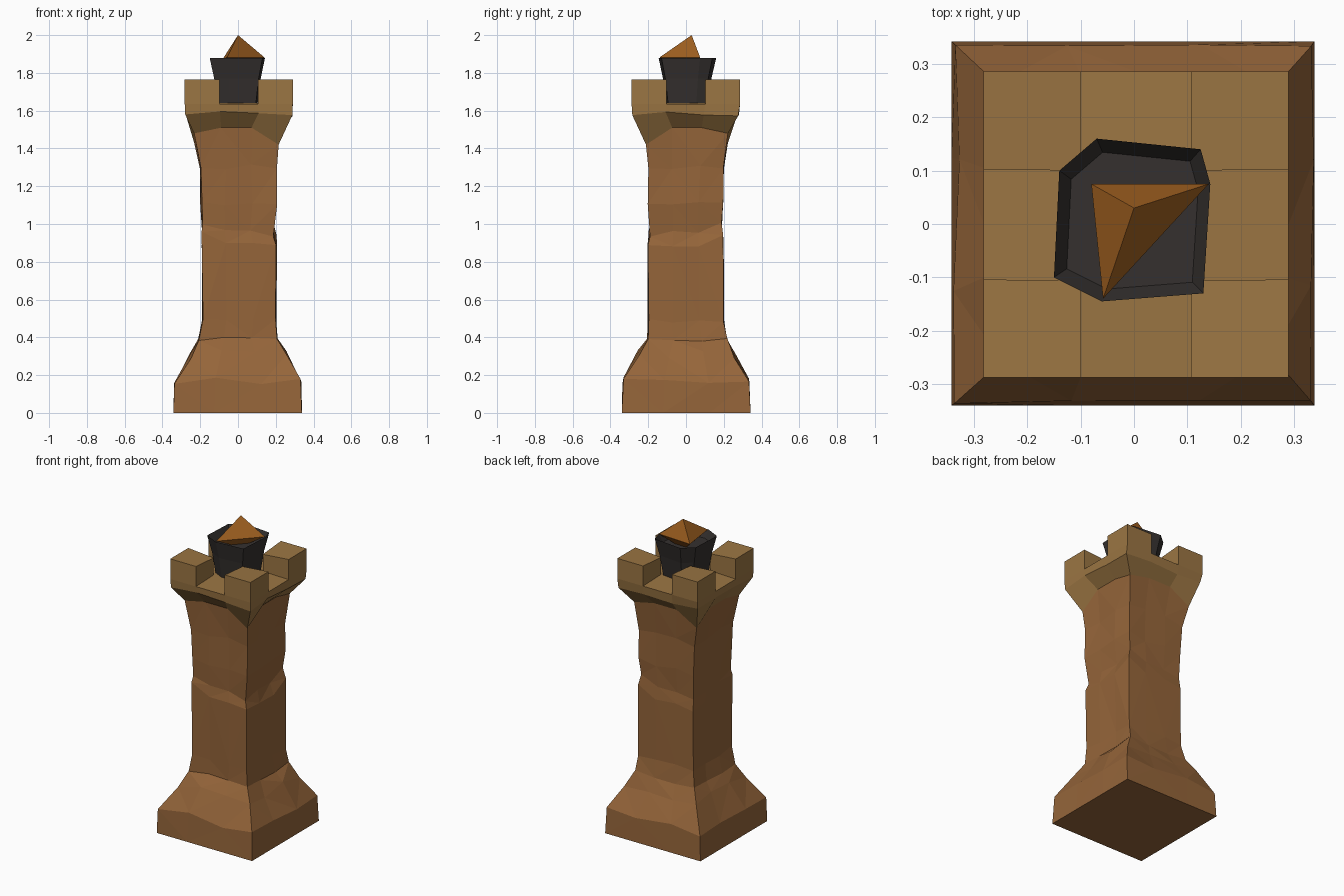
import bpy, bmesh, random

if "Cube" in bpy.data.objects:
    bpy.data.objects.remove(bpy.data.objects["Cube"])

random.seed(4)
LO, HI = 0.32, 0.68            # where the battlement cuts fall along each side


def material(name, rgb):
    m = bpy.data.materials.new(name)
    m.diffuse_color = (*rgb, 1)
    m.use_nodes = True
    m.node_tree.nodes["Principled BSDF"].inputs["Base Color"].default_value = m.diffuse_color
    return m


def finish(bm, name, mat):
    bmesh.ops.recalc_face_normals(bm, faces=bm.faces)
    me = bpy.data.meshes.new(name)
    bm.to_mesh(me)
    bm.free()
    me.materials.append(mat)
    ob = bpy.data.objects.new(name, me)
    bpy.context.collection.objects.link(ob)
    return ob


def square_ring(z, x0, x1, y0, y1, corner_dz=(0, 0, 0, 0), mid_dz=0, jitter=0):
    """Twelve points round a square: four corners and two cuts per side."""
    def mix(a, b, t):
        return a + (b - a) * t
    xa, xb, ya, yb = mix(x0, x1, LO), mix(x0, x1, HI), mix(y0, y1, LO), mix(y0, y1, HI)
    flat = [(x0, y0), (xa, y0), (xb, y0), (x1, y0), (x1, ya), (x1, yb),
            (x1, y1), (xb, y1), (xa, y1), (x0, y1), (x0, yb), (x0, ya)]
    pts = []
    for i, (x, y) in enumerate(flat):
        dz = corner_dz[i // 3] if i % 3 == 0 else mid_dz
        j = [random.uniform(-jitter, jitter) for _ in range(3)]
        pts.append((x + j[0], y + j[1], z + dz + 3 * j[2]))
    return pts


def loft(bm, rings):
    loops = [[bm.verts.new(p) for p in r] for r in rings]
    for a, b in zip(loops, loops[1:]):
        n = len(a)
        for i in range(n):
            bm.faces.new((a[i], a[(i + 1) % n], b[(i + 1) % n], b[i]))
    return loops


wood = material("brown_wood", (0.30, 0.13, 0.042))
gold = material("pale_wood", (0.33, 0.18, 0.056))
iron = material("dark_iron", (0.035, 0.030, 0.028))
fire = material("fire_orange", (0.36, 0.12, 0.015))

# Shared joint between the shaft and the crown
joint = square_ring(1.46, -0.232, 0.215, -0.212, 0.222, (0.02, -0.04, 0.02, -0.03), 0.05)

# Flared base and rough-hewn shaft
shaft = [
    square_ring(0.00, -0.342, 0.338, -0.340, 0.342),
    square_ring(0.17, -0.333, 0.333, -0.336, 0.338, jitter=0.006),
    square_ring(0.31, -0.250, 0.258, -0.252, 0.256, jitter=0.007),
    square_ring(0.39, -0.208, 0.206, -0.203, 0.215, jitter=0.004),
    square_ring(0.49, -0.188, 0.200, -0.200, 0.198, jitter=0.004),
    square_ring(0.89, -0.190, 0.204, -0.200, 0.198, (0.06, -0.01, 0.05, -0.01), jitter=0.004),
    square_ring(0.94, -0.188, 0.186, -0.190, 0.190, (0.06, 0, 0.06, 0), 0.02, jitter=0.003),
    square_ring(1.10, -0.194, 0.202, -0.198, 0.196, jitter=0.006),
    square_ring(1.30, -0.198, 0.202, -0.200, 0.200, jitter=0.005),
    joint,
]
bm = bmesh.new()
bm.faces.new(loft(bm, shaft)[0])
bmesh.ops.triangulate(bm, faces=[f for f in bm.faces if len(f.verts) == 4])
finish(bm, "tower_shaft", wood)

# Crown: flared walls, floor of nine cells, corner cells raised as battlements
bm = bmesh.new()
rim = loft(bm, [joint,
                square_ring(1.575, -0.278, 0.286, -0.286, 0.278, mid_dz=0.01, jitter=0.004),
                square_ring(1.635, -0.282, 0.290, -0.288, 0.286)])[-1]
inner = [bm.verts.new((x, y, 1.64)) for x, y in
         ((-0.10, -0.105), (0.107, -0.105), (0.107, 0.10), (-0.10, 0.10))]
bm.faces.new(inner)
for k in range(4):
    bm.faces.new((rim[3 * k + 1], rim[3 * k + 2], inner[(k + 1) % 4], inner[k]))
    foot = [rim[3 * k - 1], rim[3 * k], rim[3 * k + 1], inner[k]]
    top = [bm.verts.new((v.co.x, v.co.y, 1.765 - 0.015 * (i == 3)))
           for i, v in enumerate(foot)]
    bm.faces.new(top)
    for i in range(4):
        j = (i + 1) % 4
        bm.faces.new((foot[i], foot[j], top[j], top[i]))
finish(bm, "tower_crown", gold)

# Iron fire bowl, an irregular seven-sided cup
outline = [(-0.15, -0.10), (-0.06, -0.145), (0.13, -0.13), (0.143, 0.075),
           (0.125, 0.14), (-0.07, 0.16), (-0.14, 0.10)]


def bowl_ring(z, s):
    return [(x * s, y * s, z) for x, y in outline]


bm = bmesh.new()
cup = loft(bm, [bowl_ring(1.63, 0.72), bowl_ring(1.77, 0.84),
                bowl_ring(1.88, 1.0), bowl_ring(1.83, 0.84)])
bm.faces.new(cup[0])
bm.faces.new(cup[-1])
finish(bm, "fire_bowl", iron)

# Pointed flame resting on the bowl rim
bm = bmesh.new()
tip = bm.verts.new((0, 0.03, 2.0))
root = bm.verts.new((0, 0.02, 1.80))
edge = [bm.verts.new(p) for p in
        ((-0.08, 0.075, 1.875), (-0.058, -0.14, 1.882), (0.14, 0.075, 1.882))]
for i in range(3):
    a, b = edge[i], edge[(i + 1) % 3]
    bm.faces.new((a, b, tip))
    bm.faces.new((b, a, root))
finish(bm, "flame", fire)
